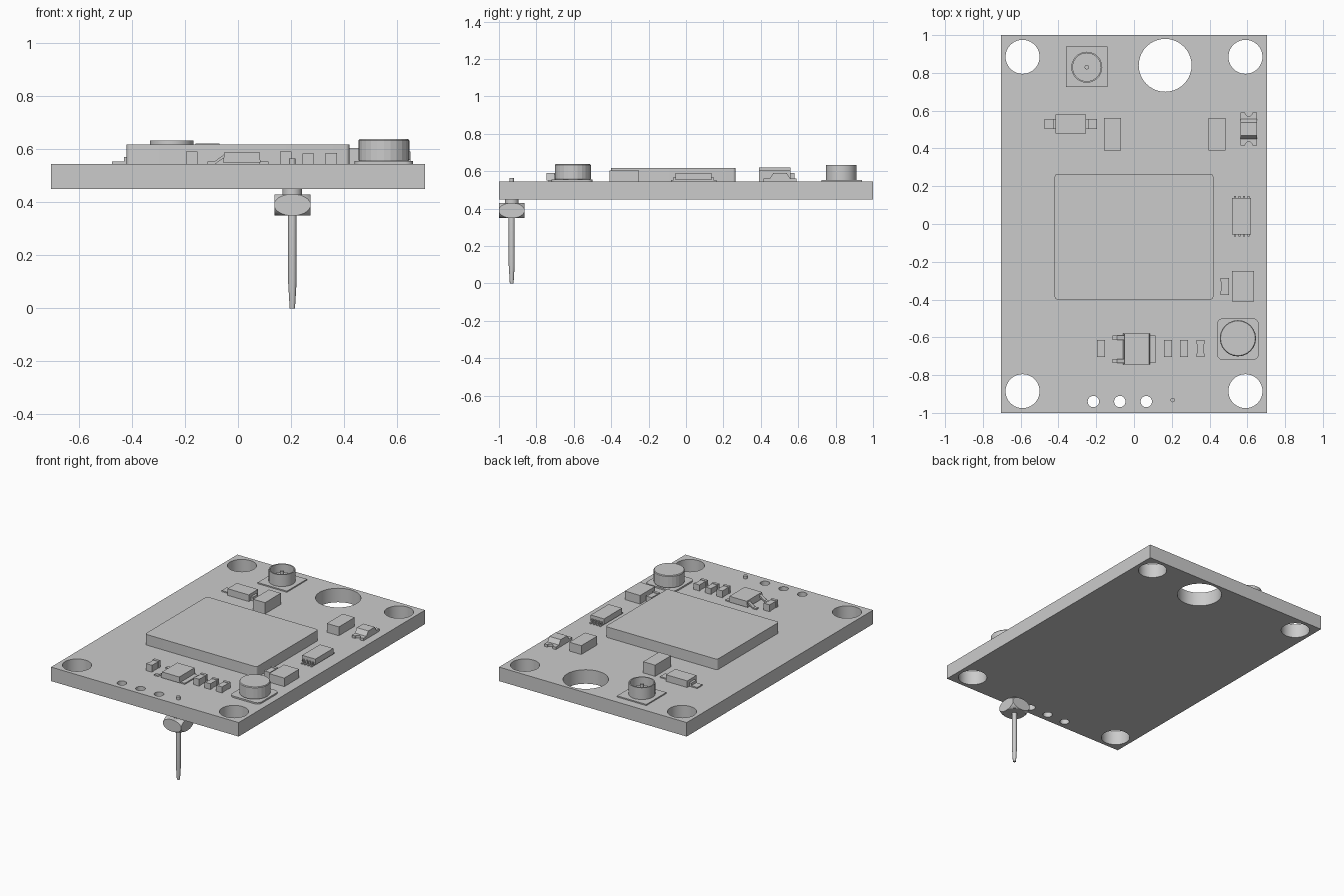
import bpy, bmesh, math
from mathutils import Matrix, Vector

if "Cube" in bpy.data.objects:
    bpy.data.objects.remove(bpy.data.objects["Cube"])

GREY = (0.6, 0.6, 0.6, 1)
grey = bpy.data.materials.new("plain_grey")
grey.use_nodes = True
grey.diffuse_color = GREY
grey.node_tree.nodes["Principled BSDF"].inputs["Base Color"].default_value = GREY

BOTTOM, TOP = 0.45, 0.545


def finish(name, bm, smooth=False):
    bmesh.ops.recalc_face_normals(bm, faces=bm.faces)
    mesh = bpy.data.meshes.new(name)
    bm.to_mesh(mesh)
    bm.free()
    mesh.materials.append(grey)
    ob = bpy.data.objects.new(name, mesh)
    bpy.context.collection.objects.link(ob)
    if smooth:
        bpy.ops.object.select_all(action='DESELECT')
        ob.select_set(True)
        bpy.context.view_layer.objects.active = ob
        bpy.ops.object.shade_smooth_by_angle(angle=math.radians(35))
    return ob


def prism(name, outline, axis, lo, hi, smooth=False):
    """Extrude a 2D outline along x, y or z."""
    place = {'x': lambda u, v, w: (w, u, v),
             'y': lambda u, v, w: (u, w, v),
             'z': lambda u, v, w: (u, v, w)}[axis]
    bm = bmesh.new()
    face = bm.faces.new([bm.verts.new(place(u, v, lo)) for u, v in outline])
    new = bmesh.ops.extrude_face_region(bm, geom=[face])["geom"]
    shift = Vector(place(0, 0, hi - lo))
    bmesh.ops.translate(bm, vec=shift, verts=[g for g in new if isinstance(g, bmesh.types.BMVert)])
    return finish(name, bm, smooth)


def block(name, x0, x1, y0, y1, z1, z0=TOP):
    return prism(name, [(x0, y0), (x1, y0), (x1, y1), (x0, y1)], 'z', z0, z1)


def rounded(name, x0, x1, y0, y1, z0, z1, r):
    outline = []
    corners = [(x1 - r, y1 - r), (x0 + r, y1 - r), (x0 + r, y0 + r), (x1 - r, y0 + r)]
    for i, (cx, cy) in enumerate(corners):
        for k in range(6):
            a = math.pi / 2 * (i + k / 5)
            outline.append((cx + r * math.cos(a), cy + r * math.sin(a)))
    return prism(name, outline, 'z', z0, z1, True)


def lathe(name, x, y, profile, n=32, smooth=True):
    """Spin (radius, z) points about a vertical axis; zero radius makes a pole."""
    bm = bmesh.new()
    verts = [bm.verts.new((r, 0, z)) for r, z in profile]
    edges = [bm.edges.new(pair) for pair in zip(verts, verts[1:])]
    bmesh.ops.spin(bm, geom=verts + edges, cent=(0, 0, 0), axis=(0, 0, 1),
                   angle=math.tau, steps=n, use_duplicate=False)
    bmesh.ops.remove_doubles(bm, verts=bm.verts, dist=1e-5)
    bmesh.ops.translate(bm, vec=(x, y, 0), verts=bm.verts)
    return finish(name, bm, smooth)


def boolean(ob, cutter, operation):
    mod = ob.modifiers.new("cut", 'BOOLEAN')
    mod.operation, mod.object, mod.solver = operation, cutter, 'EXACT'
    bpy.context.view_layer.objects.active = ob
    bpy.ops.object.modifier_apply(modifier=mod.name)
    bpy.data.objects.remove(cutter)
    bpy.ops.object.select_all(action='DESELECT')
    ob.select_set(True)
    bpy.ops.object.shade_smooth_by_angle(angle=math.radians(30))


# Board with mounting, cable and pin holes
board = block("board", -0.705, 0.705, -1, 1, TOP, BOTTOM)
holes = [(sx * 0.59, sy * 0.885, 0.09) for sx in (-1, 1) for sy in (-1, 1)]
holes += [(0.165, 0.84, 0.14)] + [(-0.215 + i * 0.14, -0.94, 0.03) for i in range(3)]
bm = bmesh.new()
for x, y, r in holes:
    bmesh.ops.create_cone(bm, cap_ends=True, segments=40, radius1=r, radius2=r, depth=0.4,
                          matrix=Matrix.Translation((x, y, 0.5)))
boolean(board, finish("hole_cutter", bm), 'DIFFERENCE')

# Large shielded module
rounded("main_module", -0.42, 0.42, -0.40, 0.265, TOP, 0.617, 0.015)

# Coaxial socket: foot plate, open cup and centre pin
block("socket_foot", -0.36, -0.14, 0.725, 0.94, 0.553)
lathe("socket_cup", -0.25, 0.83, [(0, TOP), (0.082, TOP), (0.082, 0.633), (0.074, 0.633),
                                  (0.074, 0.575), (0, 0.575)])
lathe("socket_pin", -0.25, 0.83, [(0, 0.57), (0.012, 0.57), (0.012, 0.622), (0, 0.622)], 16)

# Power inductor on a rounded base
rounded("inductor_base", 0.44, 0.66, -0.72, -0.50, TOP, 0.555, 0.03)
lathe("inductor_body", 0.55, -0.605, [(0, 0.55), (0.09, 0.55), (0.096, 0.56), (0.096, 0.633),
                                      (0.092, 0.638), (0, 0.638)], 24, False)

# Plain block components
block("tall_capacitor", -0.16, -0.07, 0.39, 0.56, 0.621)
block("side_capacitor", 0.395, 0.485, 0.39, 0.56, 0.605)
block("regulator_block", 0.52, 0.635, -0.41, -0.25, 0.603)

# Small chips: low middle between raised end caps
def small_chip(name, x, y, z):
    block(name + "_body", x - 0.019, x + 0.019, y - 0.03, y + 0.03, z - 0.003)
    for tag, s in (("front", -1), ("back", 1)):
        a, b = sorted((y + s * 0.026, y + s * 0.045))
        block(f"{name}_{tag}_cap", x - 0.022, x + 0.022, a, b, z)

for i, (x, y, z) in enumerate([(-0.175, -0.66, 0.592), (0.18, -0.66, 0.592), (0.265, -0.66, 0.584),
                               (0.352, -0.66, 0.586), (0.48, -0.33, 0.592)]):
    small_chip(f"small_chip_{i + 1}", x, y, z)

# Diode with flat leads
block("diode_body", -0.415, -0.255, 0.48, 0.58, 0.59)
block("diode_leads", -0.475, -0.195, 0.503, 0.557, 0.553)
block("diode_lead_bends", -0.43, -0.24, 0.503, 0.557, 0.57)

# Driver chip with a tab on one side and two bent legs on the other
prism("driver_body", [(-0.057, 0.55), (0.085, 0.55), (0.08, 0.59), (-0.05, 0.59)], 'y', -0.745, -0.58)
block("driver_tab", 0.08, 0.115, -0.735, -0.59, 0.553)
for i, y in enumerate((-0.725, -0.602)):
    prism(f"driver_leg_{i + 1}", [(-0.115, TOP), (-0.085, TOP), (-0.05, 0.57), (-0.05, 0.582),
                                  (-0.09, 0.553), (-0.115, 0.553)], 'y', y - 0.011, y + 0.011)

# Eight-legged chip
block("logic_chip_body", 0.52, 0.62, -0.055, 0.137, 0.592, 0.553)
for i in range(4):
    x = 0.535 + i * 0.0235
    block(f"logic_chip_foot_{i + 1}", x - 0.005, x + 0.005, -0.08, 0.162, 0.552)
    block(f"logic_chip_bend_{i + 1}", x - 0.005, x + 0.005, -0.066, 0.148, 0.57)

# Indicator: sloped lens on a strip with notched ends
cx, cy = 0.608, 0.503
prism("indicator_lens", [(cy - 0.055, 0.56), (cy + 0.055, 0.56), (cy + 0.035, 0.592), (cy - 0.035, 0.592)],
      'x', cx - 0.043, cx + 0.043)
notch = [(0.02 * math.cos(math.pi * k / 8), 0.088 - 0.02 * math.sin(math.pi * k / 8)) for k in range(9)]
outline = [(0.043, -0.088), (0.043, 0.088)] + notch + [(-0.043, 0.088), (-0.043, -0.088)]
outline += [(-u, -v) for u, v in notch]
prism("indicator_base", [(cx + u, cy + v) for u, v in outline], 'z', TOP, 0.562)

# Header pin: tapered shaft, collar and rounded square spacer
px, py = 0.205, -0.932
lathe("header_pin", px, py, [(0, 0), (0.01, 0), (0.016, 0.1), (0.016, 0.44), (0.012, 0.46),
                             (0.012, 0.565), (0, 0.565)], 16)
lathe("pin_collar", px, py, [(0, 0.42), (0.037, 0.42), (0.037, BOTTOM), (0, BOTTOM)], 24)
lathe("pin_board_plug", px, py, [(0, BOTTOM), (0.03, BOTTOM), (0.03, TOP), (0, TOP)], 24)
spacer = block("pin_spacer", px - 0.068, px + 0.068, py - 0.068, py + 0.068, 0.43, 0.35)
bm = bmesh.new()
bmesh.ops.create_uvsphere(bm, u_segments=48, v_segments=24, radius=1,
                          matrix=Matrix.Translation((px, py, 0.39)) @ Matrix.Diagonal((0.097, 0.097, 0.057, 1)))
boolean(spacer, finish("spacer_rounding", bm), 'INTERSECT')
